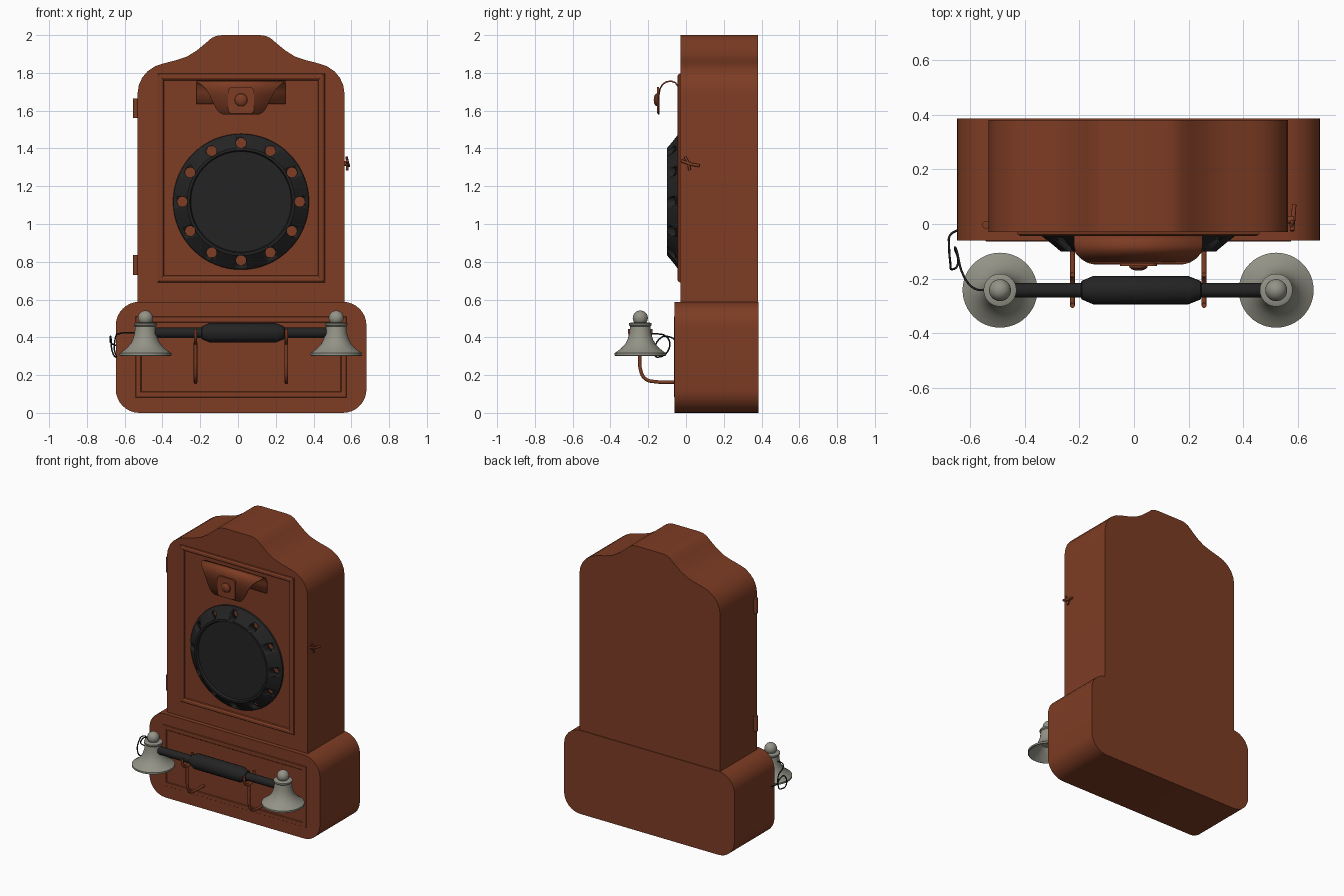
import bpy, bmesh, math
from mathutils import Matrix, Vector

if "Cube" in bpy.data.objects:
    bpy.data.objects.remove(bpy.data.objects["Cube"])

CX = 0.016  # centre line of the cabinet


def material(name, rgb):
    m = bpy.data.materials.new(name)
    m.diffuse_color = (*rgb, 1)
    m.use_nodes = True
    m.node_tree.nodes["Principled BSDF"].inputs["Base Color"].default_value = m.diffuse_color
    return m


WOOD = material("reddish_brown", (0.205, 0.045, 0.017))
BLACK = material("near_black", (0.017, 0.017, 0.017))
GREY = material("warm_grey", (0.29, 0.29, 0.24))


def finish(name, bm, mat, angle=35):
    bmesh.ops.recalc_face_normals(bm, faces=bm.faces)
    me = bpy.data.meshes.new(name)
    bm.to_mesh(me)
    bm.free()
    me.materials.append(mat)
    ob = bpy.data.objects.new(name, me)
    bpy.context.collection.objects.link(ob)
    bpy.ops.object.select_all(action='DESELECT')
    ob.select_set(True)
    bpy.context.view_layer.objects.active = ob
    bpy.ops.object.shade_smooth_by_angle(angle=math.radians(angle))
    return ob


def prism(name, pts, y0, y1, mat=WOOD):
    """Extrude an x-z outline from y0 to y1."""
    bm = bmesh.new()
    a = [bm.verts.new((x, y0, z)) for x, z in pts]
    b = [bm.verts.new((x, y1, z)) for x, z in pts]
    bm.faces.new(a)
    bm.faces.new(b)
    n = len(pts)
    for i in range(n):
        j = (i + 1) % n
        bm.faces.new((a[i], a[j], b[j], b[i]))
    return finish(name, bm, mat)


def rounded(x0, x1, z0, z1, r, n=8):
    pts = []
    for cx, cz, s in ((x1 - r, z1 - r, 0), (x0 + r, z1 - r, 1),
                      (x0 + r, z0 + r, 2), (x1 - r, z0 + r, 3)):
        for i in range(n + 1):
            t = math.pi / 2 * (s + i / n)
            pts.append((cx + r * math.cos(t), cz + r * math.sin(t)))
    return pts


def lathe(name, prof, loc, mat, rot=Matrix(), n=48):
    """Revolve (radius, height) points about the local z axis."""
    bm = bmesh.new()
    vs = [bm.verts.new((r, 0, h)) for r, h in prof]
    es = [bm.edges.new(p) for p in zip(vs, vs[1:])]
    bmesh.ops.spin(bm, geom=vs + es, cent=(0, 0, 0), axis=(0, 0, 1),
                   angle=2 * math.pi, steps=n)
    bmesh.ops.remove_doubles(bm, verts=bm.verts, dist=0.0003)
    bm.transform(Matrix.Translation(loc) @ rot.to_4x4())
    return finish(name, bm, mat)


def tube(name, pts, r, mat):
    """Round bar following a smooth path."""
    cu = bpy.data.curves.new(name, 'CURVE')
    cu.dimensions = '3D'
    cu.bevel_depth, cu.bevel_resolution, cu.use_fill_caps = r, 3, True
    sp = cu.splines.new('BEZIER')
    sp.bezier_points.add(len(pts) - 1)
    for p, co in zip(sp.bezier_points, pts):
        p.co = co
        p.handle_left_type = p.handle_right_type = 'AUTO'
    cu.resolution_u = 6
    cu.materials.append(mat)
    ob = bpy.data.objects.new(name, cu)
    bpy.context.collection.objects.link(ob)


def frame(name, x0, x1, z0, z1, prof):
    """Rectangular moulding lofted through (inset, y) steps."""
    bm = bmesh.new()
    loops = [[bm.verts.new((x, y, z)) for x, z in
              ((x0 + d, z0 + d), (x1 - d, z0 + d), (x1 - d, z1 - d), (x0 + d, z1 - d))]
             for d, y in prof]
    for a, b in zip(loops, loops[1:] + loops[:1]):
        for i in range(4):
            j = (i + 1) % 4
            bm.faces.new((a[i], a[j], b[j], b[i]))
    return finish(name, bm, WOOD, 20)


FORWARD = Matrix.Rotation(math.pi / 2, 3, 'X')   # local z to -y
SIDEWAYS = Matrix.Rotation(math.pi / 2, 3, 'Y')  # local z to +x

# Cabinet with bonnet top, and the wider base
half = [(0.548, 0.56), (0.548, 1.69), (0.541, 1.735), (0.523, 1.775), (0.495, 1.808),
        (0.455, 1.835), (0.41, 1.85), (0.34, 1.868), (0.285, 1.887), (0.235, 1.918),
        (0.19, 1.955), (0.155, 1.985), (0.13, 1.996), (0.1, 2.0)]
outline = [(CX + x, z) for x, z in half] + [(CX - x, z) for x, z in reversed(half)]
prism("cabinet", outline, -0.03, 0.38)
prism("base", rounded(-0.647, 0.68, 0, 0.588, 0.125), -0.06, 0.385)

# Mouldings on the door and base
frame("door_moulding", -0.428, 0.46, 0.69, 1.797,
      [(0, -0.028), (0.003, -0.038), (0.012, -0.044), (0.024, -0.044),
       (0.034, -0.038), (0.038, -0.028)])
frame("base_moulding", -0.545, 0.577, 0.08, 0.512,
      [(0, -0.058), (0.004, -0.064), (0.03, -0.064), (0.036, -0.058)])

# Perforated round speaker
speaker = lathe("speaker", [(0, 0), (0.36, 0), (0.358, 0.01), (0.285, 0.07), (0.272, 0.07),
                            (0.266, 0.055), (0, 0.055)], (CX, -0.03, 1.118), BLACK, FORWARD, 64)
bm = bmesh.new()
for i in range(12):
    t = i * math.pi / 6
    pos = Vector((CX + 0.311 * math.cos(t), -0.06, 1.118 + 0.311 * math.sin(t)))
    bmesh.ops.create_cone(bm, cap_ends=True, segments=20, radius1=0.027, radius2=0.027,
                          depth=0.2, matrix=Matrix.Translation(pos) @ FORWARD.to_4x4())
cutter = finish("hole_cutter", bm, BLACK)
cutter.hide_render = True
mod = speaker.modifiers.new("holes", 'BOOLEAN')
mod.operation, mod.solver, mod.object = 'DIFFERENCE', 'EXACT', cutter
bpy.context.view_layer.objects.active = speaker
bpy.ops.object.modifier_apply(modifier="holes")
bpy.data.objects.remove(cutter)

# Curled bracket above the speaker: (y, z, half width) along its length
bracket = [(-0.036, 1.635, 0.235), (-0.036, 1.70, 0.235), (-0.042, 1.728, 0.235),
           (-0.056, 1.748, 0.235), (-0.08, 1.757, 0.235), (-0.105, 1.752, 0.23),
           (-0.125, 1.738, 0.21), (-0.138, 1.715, 0.187), (-0.143, 1.685, 0.168),
           (-0.144, 1.65, 0.152), (-0.144, 1.61, 0.132), (-0.144, 1.59, 0.115),
           (-0.144, 1.58, 0.095)]
bm = bmesh.new()
rows = [[bm.verts.new((CX + s * w, y, z)) for s in (-1, 1)] for y, z, w in bracket]
for a, b in zip(rows, rows[1:]):
    bm.faces.new((a[0], a[1], b[1], b[0]))
ob = finish("bracket", bm, WOOD)
sol = ob.modifiers.new("thickness", 'SOLIDIFY')
sol.thickness, sol.offset = 0.008, 0
prism("bracket_plate", rounded(CX - 0.068, CX + 0.068, 1.585, 1.725, 0.02, 4), -0.154, -0.143)
knob = [(0.034, 0), (0.032, 0.007), (0.024, 0.013), (0.012, 0.017), (0, 0.018)]
lathe("bracket_knob", knob, (CX, -0.153, 1.657), WOOD, FORWARD, 24)

# Hinges on the left edge
for z in (0.73, 1.56):
    lathe("hinge", [(0, 0), (0.014, 0), (0.014, 0.105), (0, 0.105)],
          (-0.541, -0.003, z), WOOD, n=20)

# Small latch on the right side
lathe("latch_stem", [(0, 0), (0.014, 0), (0.014, 0.025), (0, 0.025)],
      (0.56, 0.015, 1.32), WOOD, SIDEWAYS, 16)
tube("latch_lever", [(0.578, -0.025, 1.335), (0.582, 0.015, 1.32), (0.586, 0.072, 1.308)],
     0.008, WOOD)
tube("latch_catch", [(0.575, -0.005, 1.355), (0.58, 0.012, 1.32), (0.577, 0.02, 1.285)],
     0.007, WOOD)

# Handset bar with swollen grip
HY, HZ = -0.242, 0.424
lathe("handset_bar", [(0, -0.5), (0.027, -0.5), (0.027, -0.21), (0.034, -0.207),
                      (0.052, -0.165), (0.052, 0.182), (0.034, 0.227), (0.027, 0.23),
                      (0.027, 0.5), (0, 0.5)],
      (CX, HY, HZ), BLACK, SIDEWAYS, 24)

# Flared bells with ball finials, hollow underneath
bell = [(0, 0.385), (0.05, 0.375), (0.075, 0.345), (0.12, 0.312), (0.132, 0.302),
        (0.137, 0.304), (0.137, 0.316), (0.12, 0.327), (0.098, 0.345), (0.08, 0.365),
        (0.067, 0.39), (0.058, 0.42), (0.054, 0.458), (0.06, 0.464), (0.06, 0.474),
        (0.05, 0.478), (0.03, 0.479)]
bell += [(0.04 * math.cos(t), 0.502 + 0.04 * math.sin(t))
         for t in (math.radians(a) for a in range(-40, 91, 13))]
for side, x in (("left", -0.49), ("right", 0.52)):
    lathe(side + "_bell", bell, (x, HY, 0), GREY)

# Cradle hooks: bent arm and a fork under the bar
for x in (-0.225, 0.256):
    tube("hook_arm", [(x, -0.05, 0.163), (x, -0.16, 0.165), (x, -0.215, 0.18),
                      (x, -0.24, 0.225), (x, -0.244, 0.30), (x, -0.244, 0.372)], 0.0095, WOOD)
    fork = [(x, HY + 0.056 * math.cos(t), HZ + 0.002 + 0.056 * math.sin(t))
            for t in (math.pi * (1 + i / 6) for i in range(7))]
    tube("hook_fork", [(x, HY - 0.056, 0.445)] + fork + [(x, HY + 0.056, 0.445)], 0.009, WOOD)

# Looping cord from the handset to the base
tube("cord", [(-0.53, -0.243, 0.425), (-0.585, -0.235, 0.425), (-0.625, -0.185, 0.42),
              (-0.648, -0.10, 0.40), (-0.655, -0.09, 0.34), (-0.645, -0.15, 0.295),
              (-0.66, -0.165, 0.31), (-0.673, -0.13, 0.40), (-0.676, -0.08, 0.40),
              (-0.672, -0.04, 0.37), (-0.64, -0.02, 0.355)], 0.004, BLACK)
